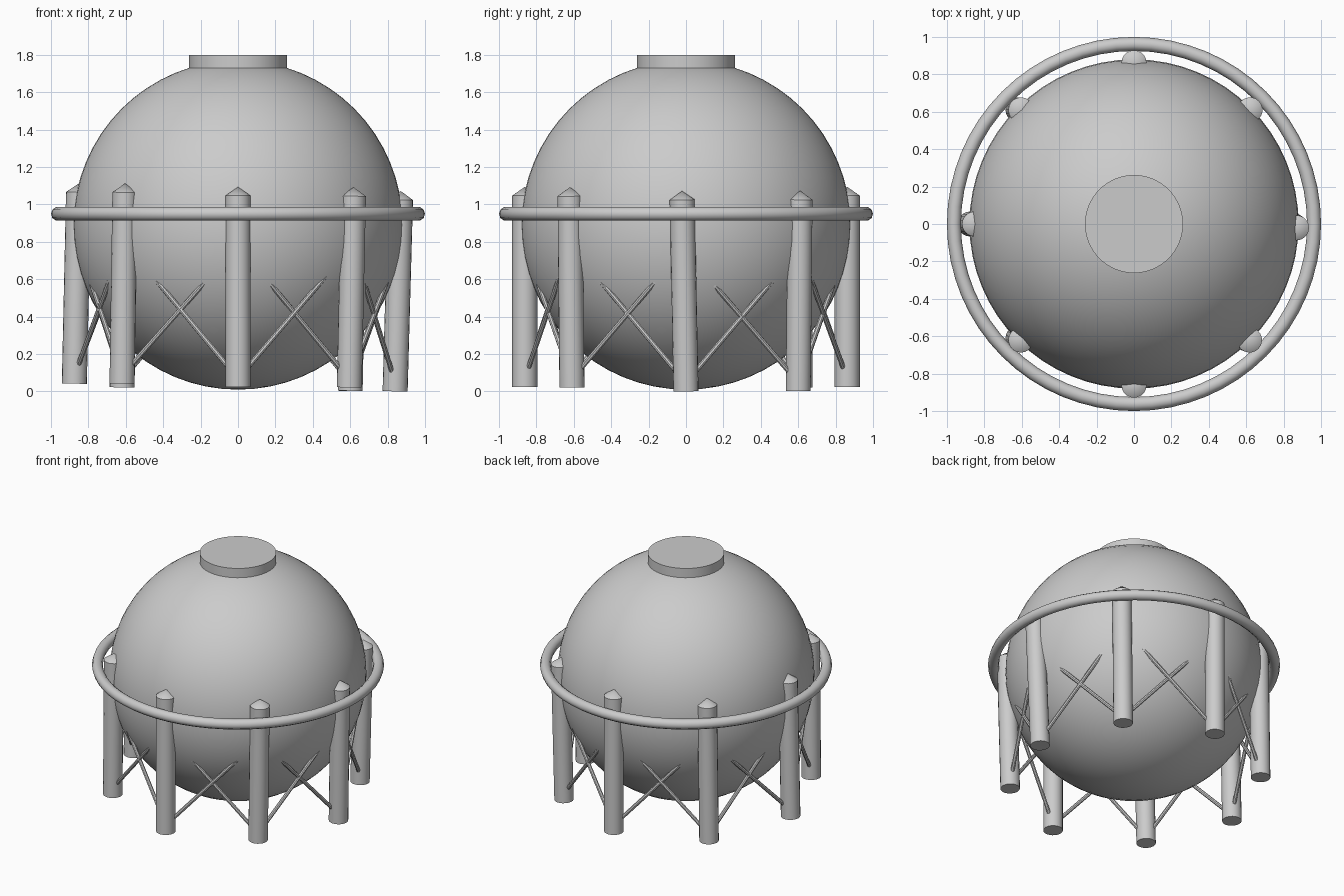
import bpy, math
from mathutils import Vector

if "Cube" in bpy.data.objects:
    bpy.data.objects.remove(bpy.data.objects["Cube"])

steel = bpy.data.materials.new("light grey steel")
steel.diffuse_color = (0.6, 0.6, 0.6, 1)
steel.use_nodes = True
steel.node_tree.nodes["Principled BSDF"].inputs["Base Color"].default_value = steel.diffuse_color


def finish(name, angle=40):
    ob = bpy.context.object
    ob.name = name
    ob.data.materials.append(steel)
    bpy.ops.object.shade_smooth_by_angle(angle=math.radians(angle))
    return ob


def rod(name, a, b, r1, r2, sides):
    """Cylinder or cone running from point a to point b."""
    a, b = Vector(a), Vector(b)
    d = b - a
    bpy.ops.mesh.primitive_cone_add(vertices=sides, radius1=r1, radius2=r2,
                                    depth=d.length, location=(a + b) / 2,
                                    rotation=d.to_track_quat('Z', 'Y').to_euler())
    return finish(name, 35)


# Spherical tank
bpy.ops.mesh.primitive_uv_sphere_add(segments=64, ring_count=32, radius=0.88, location=(0, 0, 0.89))
finish("tank_sphere")

# Flat hatch on top
rod("top_hatch", (0, 0, 1.70), (0, 0, 1.80), 0.262, 0.262, 64)

# Walkway ring around the middle
bpy.ops.mesh.primitive_torus_add(major_radius=0.9625, minor_radius=0.0375, major_segments=64,
                                 minor_segments=10, location=(0, 0, 0.95))
finish("ring_rail", 50)

# Legs: foot x, y, z and sideways lean of the top (dx, dy)
legs = [
    (0.84, 0.0, 0.002, 0.028, -0.02),
    (0.60, 0.60, 0.003, 0.02, 0.01),
    (0.0, 0.862, 0.024, 0.0, 0.0),
    (-0.62, 0.61, 0.022, 0.015, 0.0),
    (-0.875, 0.0, 0.042, 0.022, 0.0),
    (-0.62, -0.61, 0.042, 0.015, -0.01),
    (0.0, -0.862, 0.024, 0.0, 0.0),
    (0.595, -0.61, 0.022, 0.022, -0.01),
]


def on_leg(leg, h):
    x, y, z, dx, dy = leg
    return Vector((x + dx * h, y + dy * h, z + h))


for i, leg in enumerate(legs):
    rod(f"leg_{i + 1}", on_leg(leg, 0), on_leg(leg, 1.023), 0.067, 0.067, 20)
    rod(f"leg_cap_{i + 1}", on_leg(leg, 1.023), on_leg(leg, 1.07), 0.067, 0.0, 20)

# Crossed braces between neighbouring legs
for i, leg in enumerate(legs):
    nxt = legs[(i + 1) % len(legs)]
    rod(f"brace_up_{i + 1}", on_leg(leg, 0.045), on_leg(nxt, 0.76), 0.0135, 0.0135, 8)
    rod(f"brace_down_{i + 1}", on_leg(leg, 0.76), on_leg(nxt, 0.045), 0.0135, 0.0135, 8)
